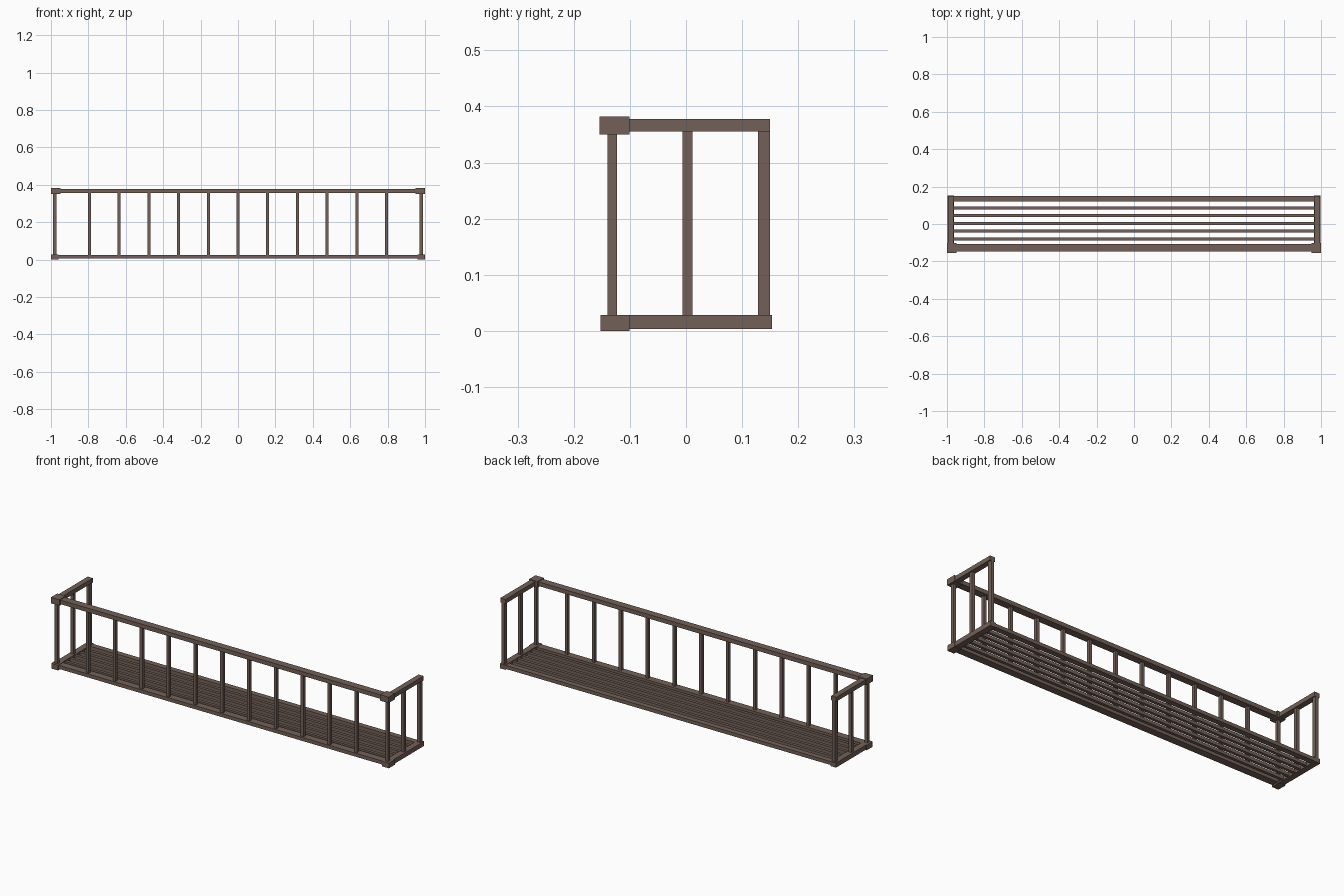
import bpy

if "Cube" in bpy.data.objects:
    bpy.data.objects.remove(bpy.data.objects["Cube"])

# one brown paint for the whole railing
brown = bpy.data.materials.new("brown paint")
brown.diffuse_color = (0.17, 0.12, 0.098, 1)
brown.use_nodes = True
brown.node_tree.nodes["Principled BSDF"].inputs["Base Color"].default_value = brown.diffuse_color


def box(name, x, y, z):
    """Box given by (min, max) along each axis."""
    bpy.ops.mesh.primitive_cube_add(size=1, location=[(a + b) / 2 for a, b in (x, y, z)])
    ob = bpy.context.object
    ob.name = name
    ob.scale = [b - a for a, b in (x, y, z)]
    bpy.ops.object.transform_apply(location=False, rotation=False, scale=True)
    ob.data.materials.append(brown)
    return ob


def mirrored(name, x, y, z):
    box(name + "_right", x, y, z)
    box(name + "_left", (-x[1], -x[0]), y, z)


# long front rails and back floor rail
box("front_top_rail", (-0.97, 0.97), (-0.147, -0.108), (0.356, 0.378))
box("front_bottom_rail", (-0.97, 0.97), (-0.147, -0.108), (0.007, 0.026))
box("back_bottom_rail", (-0.97, 0.97), (0.120, 0.150), (0.007, 0.026))

# floor slats
for i in range(5):
    y = -0.08 + i * 0.0415
    box("floor_slat", (-0.97, 0.97), (y - 0.008, y + 0.008), (0.007, 0.024))

# front balusters
for i in range(11):
    x = -0.795 + i * 0.159
    box("front_baluster", (x - 0.008, x + 0.008), (-0.14, -0.123), (0.02, 0.36))

# side frames
mirrored("side_top_rail", (0.965, 0.995), (-0.12, 0.150), (0.355, 0.378))
mirrored("side_bottom_rail", (0.963, 0.996), (-0.15, 0.153), (0.003, 0.028))
mirrored("corner_post", (0.971, 0.988), (-0.14, -0.123), (0.02, 0.36))
mirrored("side_baluster", (0.971, 0.988), (-0.006, 0.012), (0.02, 0.36))
mirrored("back_post", (0.971, 0.988), (0.128, 0.150), (0.02, 0.36))

# corner blocks
mirrored("corner_cap", (0.950, 1.0), (-0.154, -0.101), (0.350, 0.382))
mirrored("corner_foot", (0.960, 1.0), (-0.152, -0.101), (0.0, 0.028))
